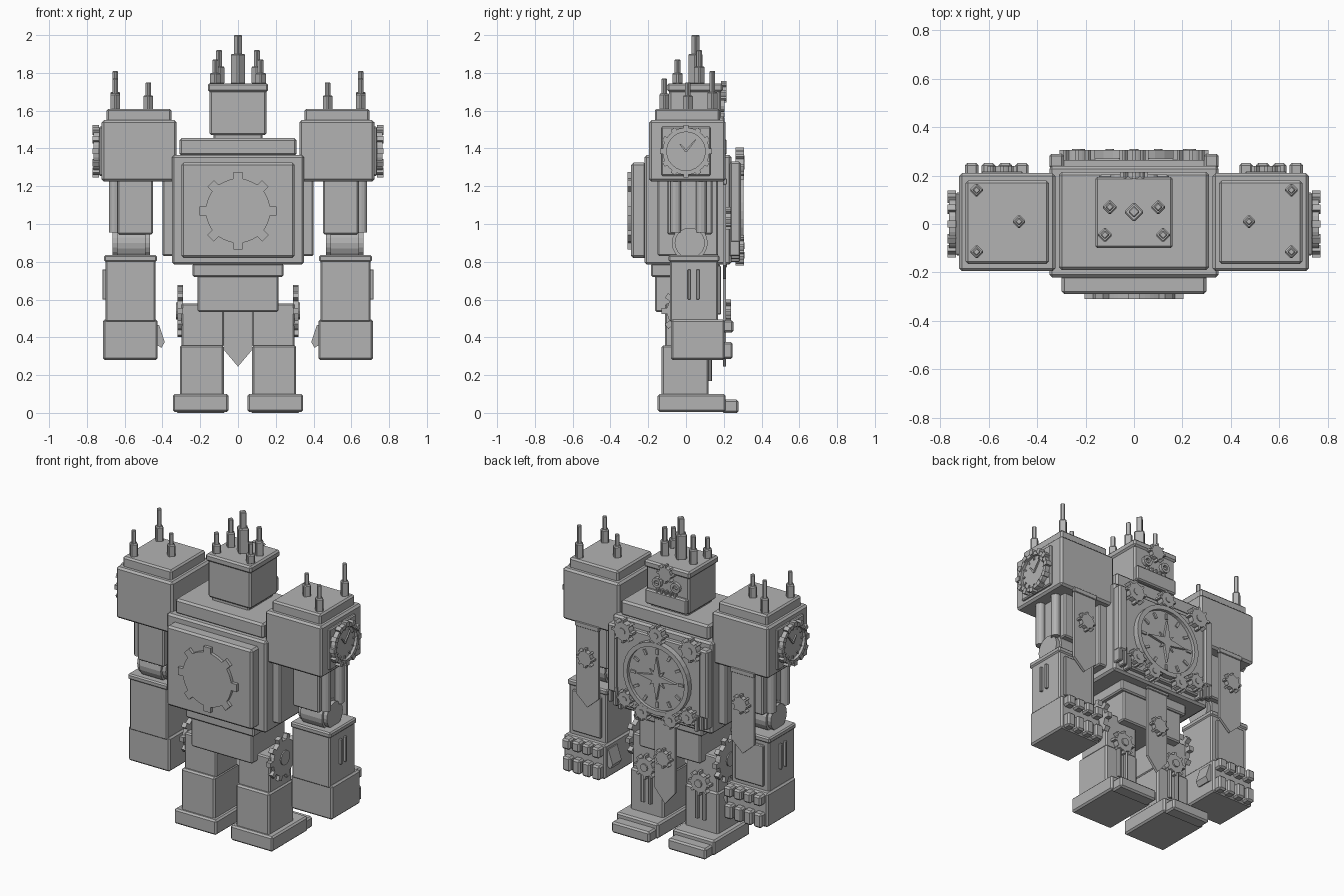
import bpy, bmesh, math
from math import sin, cos, pi

if "Cube" in bpy.data.objects:
    bpy.data.objects.remove(bpy.data.objects["Cube"])

stone = bpy.data.materials.new("grey_stone")
stone.diffuse_color = (0.45, 0.45, 0.45, 1)
stone.use_nodes = True
stone.node_tree.nodes["Principled BSDF"].inputs["Base Color"].default_value = stone.diffuse_color


def finish(name, bm, bevel=0.0):
    bmesh.ops.recalc_face_normals(bm, faces=bm.faces)
    if bevel:
        bmesh.ops.bevel(bm, geom=bm.edges[:], offset=bevel, segments=1,
                        affect='EDGES', profile=0.5)
    me = bpy.data.meshes.new(name)
    bm.to_mesh(me)
    bm.free()
    me.materials.append(stone)
    ob = bpy.data.objects.new(name, me)
    bpy.context.collection.objects.link(ob)
    return ob


def box(name, x, y, z, bevel=0.008):
    """Bevelled box from (min, max) ranges."""
    bm = bmesh.new()
    bmesh.ops.create_cube(bm, size=1)
    r = [sorted(x), sorted(y), sorted(z)]
    for v in bm.verts:
        v.co = [(a + b) / 2 + c * (b - a) for (a, b), c in zip(r, v.co)]
    return finish(name, bm, bevel)


def prism(name, pts, loc, depth, axis='y', bevel=0.0):
    """Extrude a flat outline along y, x or z."""
    def place(u, v, d):
        o = {'y': (u, d, v), 'x': (d, u, v), 'z': (u, v, d)}[axis]
        return [a + b for a, b in zip(loc, o)]
    bm = bmesh.new()
    a = [bm.verts.new(place(u, v, 0)) for u, v in pts]
    b = [bm.verts.new(place(u, v, depth)) for u, v in pts]
    bm.faces.new(a)
    bm.faces.new(b)
    n = len(pts)
    for i in range(n):
        bm.faces.new((a[i], a[(i + 1) % n], b[(i + 1) % n], b[i]))
    return finish(name, bm, bevel)


def circle(r, n=24):
    return [(r * cos(2 * pi * i / n), r * sin(2 * pi * i / n)) for i in range(n)]


def gear_outline(r, tip, n=8, w=0.14):
    pts = []
    for i in range(n):
        t = 2 * pi * i / n
        half = w * r
        for rad, s in ((r, -1), (tip, -1), (tip, 1), (r, 1)):
            pts.append((rad * cos(t) - s * half * sin(t), rad * sin(t) + s * half * cos(t)))
        for k in (0.35, 0.5, 0.65):
            a = t + k * 2 * pi / n
            pts.append((r * cos(a), r * sin(a)))
    return pts


def gear(name, loc, r, tip, depth, axis='y', n=8):
    return prism(name, gear_outline(r, tip, n), loc, depth, axis)


def bar(name, loc, angle, r0, r1, w0, w1, depth, axis):
    """Radial bar or pointer on a dial, tapering from w0 to w1."""
    c, s = cos(angle), sin(angle)
    pts = [(r * c - w * s, r * s + w * c)
           for r, w in ((r0, -w0), (r1, -w1), (r1, w1), (r0, w0))]
    return prism(name, pts, loc, depth, axis)


def ring(name, loc, r0, r1, depth, axis, n=32):
    """Flat annulus made by bridging two outlines."""
    bm = bmesh.new()
    rows = []
    for r, d in ((r0, 0), (r1, 0), (r1, depth), (r0, depth)):
        rows.append([bm.verts.new([a + b for a, b in zip(
            loc, (u, d, v) if axis == 'y' else (d, u, v))]) for u, v in circle(r, n)])
    for k in range(4):
        p, q = rows[k], rows[(k + 1) % 4]
        for i in range(n):
            j = (i + 1) % n
            bm.faces.new((p[i], p[j], q[j], q[i]))
    return finish(name, bm)


def spire(x, y, z, mid, top, r):
    """Two-stage diamond chimney."""
    prism("spire_base", circle(r, 4), (x, y, z), mid - z, 'z', 0.006)
    prism("spire_tip", circle(r * 0.58, 4), (x, y, mid - 0.01), top - mid + 0.01, 'z', 0.004)


def banner(name, x, y, half, top, shoulder, tip, gear_z):
    """Pointed hanging cloth with a small gear badge."""
    prism(name, [(-half, top), (half, top), (half, shoulder), (0, tip), (-half, shoulder)],
          (x, y, 0), 0.016)
    box(name + "_rim", (x - half - .006, x + half + .006), (y, y + .022), (top - .03, top), .003)
    gear(name + "_gear", (x, y + .016, gear_z), 0.044, 0.06, 0.028)


# Torso and chest plates
box("torso", (-.35, .35), (-.22, .24), (.785, 1.365), .012)
box("collar", (-.31, .31), (-.19, .215), (1.36, 1.455), .012)
box("rear_plate", (-.30, .30), (-.29, -.21), (.82, 1.325), .012)
gear("rear_gear", (0, -.285, 1.07), .17, .205, -.025)
box("chest_plate", (-.30, .30), (.23, .27), (.82, 1.32))

# Chest clock
ring("clock_rim", (0, .26, 1.07), .20, .228, .045, 'y')
prism("clock_dial", circle(.205, 32), (0, .26, 1.07), .025)
for i in range(12):
    bar("hour_mark", (0, .28, 1.07), i * pi / 6, .15, .185, .008, .008, .014, 'y')
for i in range(8):
    long = i % 2 == 0
    bar("star_point", (0, .28, 1.07), i * pi / 4, 0, .135 if long else .07,
        .026 if long else .018, .001, .02 if long else .014, 'y')
for x, z, r in ((0, 1.345, .045), (-.235, 1.31, .055), (.235, 1.31, .055),
                (-.22, .885, .042), (.22, .885, .042), (-.1, .835, .042), (.1, .835, .042)):
    gear("chest_gear", (x, .262, z), r, r * 1.33, .044)
    prism("gear_hub", circle(r * .4, 12), (x, .30, z), .01)

# Head: skull, jaw, eyes and brow gear
box("neck", (-.13, .13), (-.08, .17), (1.44, 1.49))
box("head", (-.15, .15), (-.09, .185), (1.47, 1.715), .01)
box("head_cap", (-.16, .16), (-.10, .195), (1.70, 1.745), .01)
box("jaw", (-.145, .145), (.16, .205), (1.475, 1.57))
for s in (-1, 1):
    ring("eye_ring", (s * .065, .18, 1.625), .016, .032, .025, 'y', 12)
    box("eye", (s * .05, s * .08), (.18, .198), (1.615, 1.635), .003)
for i in range(5):
    box("tooth", (-.07 + i * .031, -.054 + i * .031), (.18, .205), (1.565, 1.59), .003)
gear("brow_gear", (0, .185, 1.70), .042, .058, .03)
spire(0, .05, 1.74, 1.90, 2.0, .042)
for s in (-1, 1):
    spire(s * .1, .07, 1.74, 1.835, 1.92, .032)
    spire(s * .12, -.045, 1.74, 1.80, 1.87, .032)

# Waist and front tabard
box("waist_upper", (-.24, .24), (-.185, .18), (.72, .79))
box("waist", (-.215, .215), (-.165, .165), (.535, .73))
banner("tabard", 0, .195, .072, .80, .33, .245, .54)

for s in (-1, 1):
    # Torso flank plates, chest columns and small organ pipes
    box("flank_plate", (s * .33, s * .40), (-.15, .17), (.83, 1.34))
    box("chest_column", (s * .29, s * .35), (.23, .29), (.90, 1.33), .01)
    for i, z in enumerate((.80, .815, .83)):
        box("organ_pipe", (s * (.255 + i * .034), s * (.28 + i * .034)),
            (.23, .285), (z, .90 + i * .035), .005)

    # Shoulder block, cap and chimneys
    box("shoulder", (s * .325, s * .722), (-.195, .21), (1.225, 1.55), .012)
    box("shoulder_cap", (s * .352, s * .695), (-.165, .18), (1.54, 1.61), .01)
    spire(s * .65, .14, 1.60, 1.70, 1.81, .03)
    spire(s * .65, -.115, 1.60, 1.69, 1.77, .03)
    spire(s * .475, .01, 1.60, 1.68, 1.75, .03)

    # Shoulder clock
    c = (s * .735, 0, 1.385)
    box("dial_frame", (s * .715, s * .737), (-.13, .13), (1.255, 1.515), .006)
    prism("dial", circle(.115, 24), c, s * .012, 'x')
    ring("dial_rim", c, .102, .125, s * .03, 'x', 24)
    for i in range(12):
        a = i * pi / 6
        bar("dial_stud", c, a, .108, .138, .014, .014, s * .036, 'x')
        bar("dial_mark", c, a, .08, .10, .004, .004, s * .018, 'x')
    bar("hour_hand", c, pi * .72, 0, .05, .006, .003, s * .02, 'x')
    bar("minute_hand", c, pi * .28, 0, .08, .006, .003, s * .02, 'x')

    # Upper arm with side pipes and elbow
    box("upper_arm", (s * .45, s * .637), (-.10, .14), (.945, 1.235))
    for y in (-.055, .08):
        prism("arm_pipe", circle(.028, 12), (s * .655, y, .955), .275, 'z')
    prism("elbow", circle(.08, 20), (s * .465, .02, .90), s * .20, 'x')
    prism("elbow_core", circle(.095, 20), (s * .49, .02, .90), s * .15, 'x')
    banner("arm_banner", s * .545, .195, .078, 1.24, .78, .71, 1.03)

    # Forearm with slots and front panel
    box("forearm", (s * .437, s * .702), (-.085, .17), (.48, .82))
    box("forearm_trim", (s * .43, s * .71), (-.092, .178), (.80, .835))
    box("forearm_panel", (s * .47, s * .67), (.16, .185), (.52, .78), .005)
    for y in (.017, .063):
        box("forearm_slot", (s * .69, s * .718), (y - .008, y + .008), (.60, .76), .003)

    # Hand, two rows of knuckles and thumb
    box("hand", (s * .425, s * .715), (-.08, .205), (.28, .495), .01)
    for i in range(4):
        x = .435 + i * .069
        box("knuckle", (s * x, s * (x + .056)), (.19, .252), (.425, .49), .01)
        box("fingertip", (s * x, s * (x + .056)), (.19, .247), (.285, .375), .01)
    prism("thumb", [(s * .43, .36), (s * .405, .345), (s * .388, .375), (s * .418, .465), (s * .43, .465)],
          (0, .09, 0), .09)

    # Leg and hip gear
    box("thigh", (s * .075, s * .30), (-.11, .11), (.35, .58))
    box("shin", (s * .075, s * .308), (-.13, .12), (.08, .358), .01)
    gear("hip_gear", (s * .29, .01, .54), .11, .14, s * .03, 'x', 10)
    prism("hip_hub", circle(.045, 16), (s * .315, .01, .54), s * .012, 'x')
    gear("knee_gear", (s * .19, .105, .40), .056, .075, .04)
    prism("knee_hub", circle(.024, 12), (s * .19, .14, .40), .014)
    for x in (.165, .215):
        prism("shin_pipe", circle(.014, 8), (s * x, .123, .17), .18, 'z')

    # Foot and toe step
    box("foot", (s * .05, s * .345), (-.15, .21), (.005, .10), .01)
    box("toe", (s * .065, s * .33), (.19, .278), (0, .07), .01)
